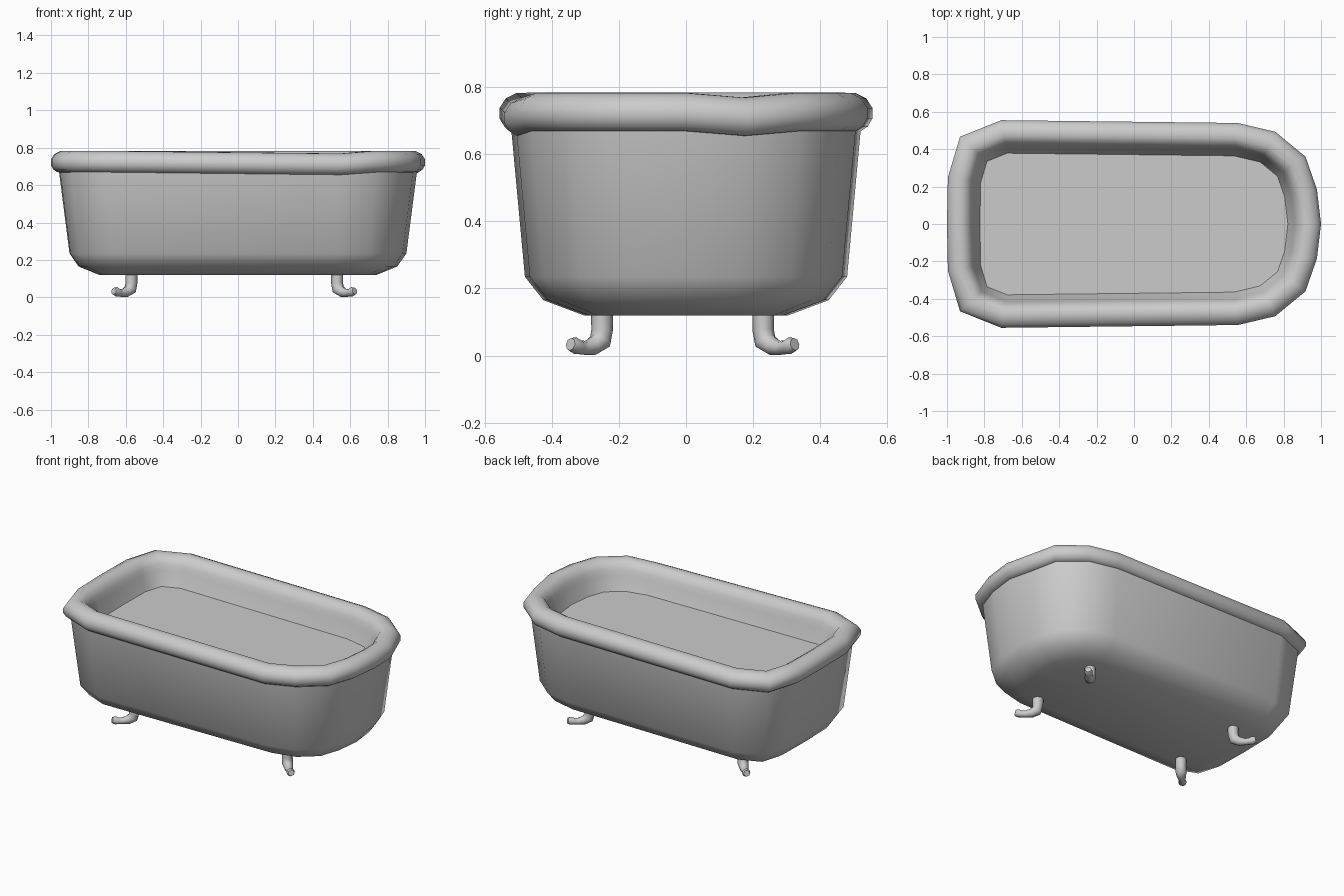
import bpy, bmesh, math
from mathutils import Vector

if "Cube" in bpy.data.objects:
    bpy.data.objects.remove(bpy.data.objects["Cube"])

enamel = bpy.data.materials.new("grey enamel")
enamel.use_nodes = True
GREY = (0.6, 0.6, 0.6, 1)
enamel.diffuse_color = GREY
enamel.node_tree.nodes["Principled BSDF"].inputs["Base Color"].default_value = GREY

# Outer edge of the rim, counter-clockwise: round end at +x, squarer end at -x
HALF = [(0.978, 0.185), (0.917, 0.36), (0.755, 0.493), (0.555, 0.54),
        (-0.71, 0.555), (-0.93, 0.467), (-0.995, 0.25)]
OUTLINE = [Vector(p) for p in
           [(1, 0)] + HALF + [(-1, 0)] + [(x, -y) for x, y in reversed(HALF)]]
DIPS = {1: -0.014, 12: -0.014}     # gentle waves in the rim
FLOOR_INSET, FLOOR_Z = 0.176, 0.61


def inset(d):
    """Move the outline inwards by d with mitred corners."""
    n, pts = len(OUTLINE), []
    for i, p in enumerate(OUTLINE):
        a = (p - OUTLINE[i - 1]).normalized()
        b = (OUTLINE[(i + 1) % n] - p).normalized()
        na, nb = Vector((-a.y, a.x)), Vector((-b.y, b.x))
        pts.append(p + (na + nb) * (d / (1 + na.dot(nb))))
    return pts


def loft(name, profile, cap=False, wave_above=1):
    """Join outline rings given as (inset, height, length scale)."""
    bm = bmesh.new()
    rings = []
    for d, z, scale in profile:
        rings.append([bm.verts.new((p.x * scale, p.y,
                                    z + (DIPS.get(i, 0) if z > wave_above else 0)))
                      for i, p in enumerate(inset(d))])
    for lo, hi in zip(rings, rings[1:]):
        for i in range(len(lo)):
            j = (i + 1) % len(lo)
            bm.faces.new((lo[i], lo[j], hi[j], hi[i]))
    if cap:
        bm.faces.new(reversed(rings[0]))
    finish(name, bm)


def finish(name, bm):
    mesh = bpy.data.meshes.new(name)
    bm.to_mesh(mesh)
    bm.free()
    mesh.materials.append(enamel)
    obj = bpy.data.objects.new(name, mesh)
    bpy.context.collection.objects.link(obj)
    bpy.ops.object.select_all(action="DESELECT")
    obj.select_set(True)
    bpy.context.view_layer.objects.active = obj
    bpy.ops.object.shade_smooth_by_angle(angle=math.radians(70))


# Outer shell with a rounded underside
loft("tub_shell", [(0.25, 0.12, 0.99), (0.13, 0.165, 0.98), (0.075, 0.235, 0.974),
                   (0.033, 0.69, 0.992)], cap=True)

# Rolled rim running smoothly down into the inside wall
ROLL = [(0.07, 0.667), (0.034, 0.669), (0.014, 0.682), (0, 0.706), (0, 0.738),
        (0.018, 0.766), (0.05, 0.782), (0.085, 0.783), (0.113, 0.766),
        (0.133, 0.735), (0.142, 0.7), (FLOOR_INSET, FLOOR_Z)]
loft("rolled_rim", [(d, z, 1) for d, z in ROLL], wave_above=0.65)

# Flat surface within the tub
bm = bmesh.new()
bm.faces.new([bm.verts.new((p.x, p.y, FLOOR_Z)) for p in inset(FLOOR_INSET)])
finish("tub_floor", bm)

# Curled feet pointing out to the corners: (outward, height, radius)
FOOT = [(0, 0.15, 0.033), (0, 0.075, 0.032), (0.006, 0.042, 0.033), (0.027, 0.028, 0.028),
        (0.05, 0.023, 0.021), (0.066, 0.025, 0.021), (0.08, 0.03, 0.025), (0.094, 0.034, 0.019)]


def foot(name, sx, sy):
    bm = bmesh.new()
    out = Vector((sx, sy, 0))
    side = Vector((-sy, sx, 0)).normalized()
    base = Vector((-0.02 + 0.55 * sx, -0.01 + 0.24 * sy, 0))
    centres = [base + out * o + Vector((0, 0, z)) for o, z, r in FOOT]
    rings = []
    for i, c in enumerate(centres):
        along = centres[min(i + 1, len(FOOT) - 1)] - centres[max(i - 1, 0)]
        up = along.normalized().cross(side)
        rings.append([bm.verts.new(c + FOOT[i][2] * (side * math.cos(k * math.tau / 8)
                                                     + up * math.sin(k * math.tau / 8)))
                      for k in range(8)])
    for lo, hi in zip(rings, rings[1:]):
        for k in range(8):
            bm.faces.new((lo[k], lo[k - 1], hi[k - 1], hi[k]))
    bm.faces.new(rings[0])
    bm.faces.new(rings[-1])
    bmesh.ops.recalc_face_normals(bm, faces=bm.faces)
    finish(name, bm)


for end, sx in (("left", 1), ("right", -1)):
    for face, sy in (("front", -1), ("back", 1)):
        foot(f"{face}_{end}_foot", sx, sy)
